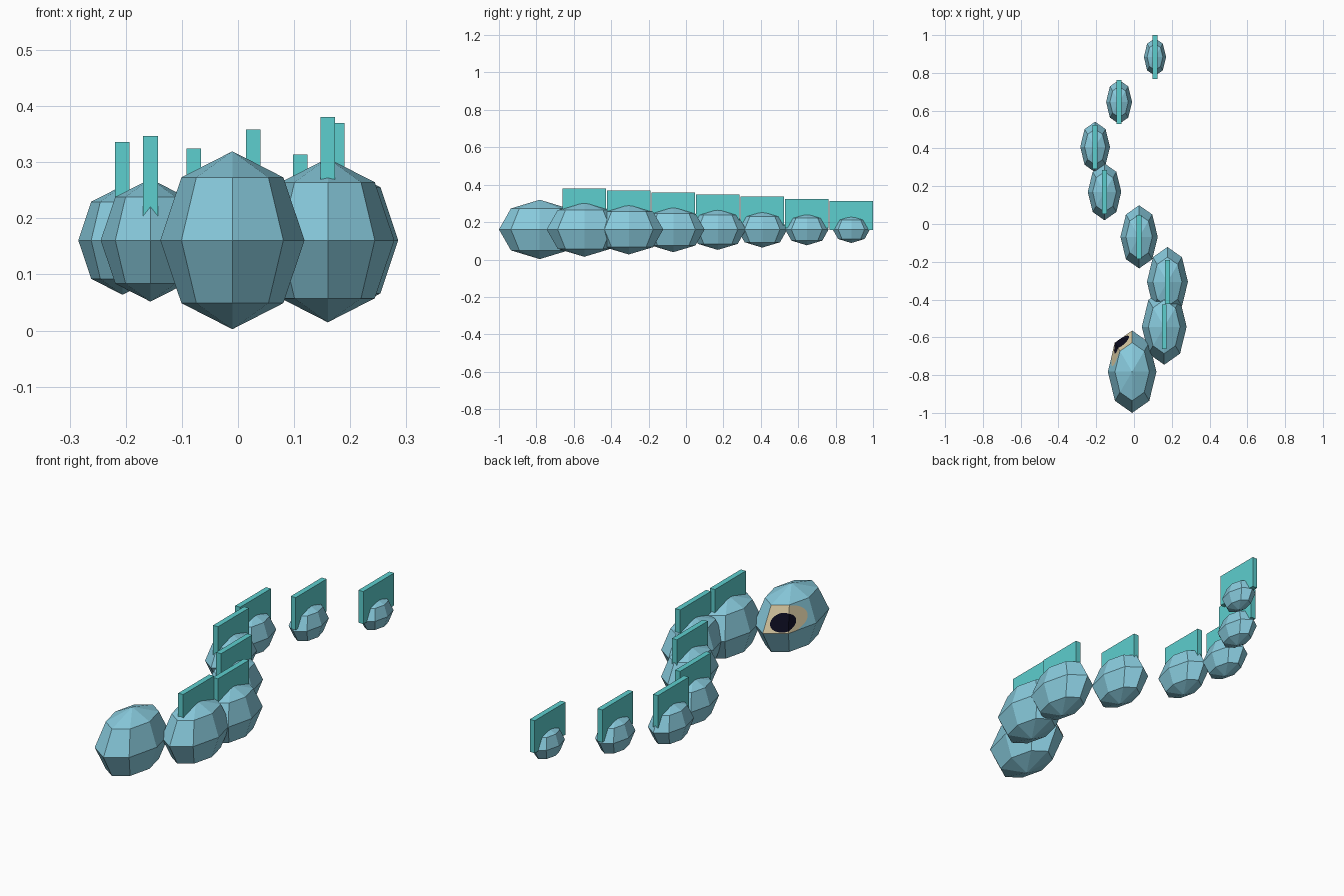
import bpy, bmesh, math
from mathutils import Vector

if "Cube" in bpy.data.objects:
    bpy.data.objects.remove(bpy.data.objects["Cube"])


def material(name, r, g, b):
    m = bpy.data.materials.new(name)
    m.use_nodes = True
    m.diffuse_color = (r, g, b, 1)
    m.node_tree.nodes["Principled BSDF"].inputs["Base Color"].default_value = (r, g, b, 1)
    return m


BLUE = material("sky_blue", 0.25, 0.6, 0.73)
TEAL = material("turquoise", 0.11, 0.62, 0.62)
CREAM = material("cream", 0.68, 0.58, 0.36)
BLACK = material("near_black", 0.003, 0.003, 0.012)


def add_object(name, bm, location, *mats):
    mesh = bpy.data.meshes.new(name)
    bm.normal_update()
    bm.to_mesh(mesh)
    bm.free()
    for m in mats:
        mesh.materials.append(m)
    ob = bpy.data.objects.new(name, mesh)
    ob.location = location
    bpy.context.collection.objects.link(ob)
    return ob


SIZE = Vector((0.1285, 0.218, 0.1585))
MID_Z = 0.161
HEAD_Y = -0.782
STEP = 0.238
SWAY = [-0.01, 0.16, 0.177, 0.027, -0.156, -0.206, -0.079, 0.111]


# Faceted egg-shaped body segment; the head has one cream eye panel
def segment(name, location, scale, is_head):
    bm = bmesh.new()
    bmesh.ops.create_uvsphere(bm, u_segments=8, v_segments=4, radius=1)
    for f in bm.faces:
        c = f.calc_center_median()
        if is_head and len(f.verts) == 4 and c.z > 0 and c.x < 0 and c.y > -c.x:
            f.material_index = 1
    bmesh.ops.scale(bm, vec=SIZE * scale, verts=bm.verts)
    mats = (BLUE, CREAM) if is_head else (BLUE,)
    add_object(name, bm, location, *mats)


# Upright plate standing on a segment
def fin(name, location):
    bm = bmesh.new()
    bmesh.ops.create_cube(bm, size=1)
    bmesh.ops.scale(bm, vec=(0.026, 0.233, 0.155), verts=bm.verts)
    add_object(name, bm, location, TEAL)


# Point on the head's upper band: u counts panels from the back, v rises from the equator
def band_point(u, v, panel, lift):
    def corner(i, tilt):
        a = math.pi / 2 + i * math.pi / 4
        return Vector((math.cos(a) * math.cos(tilt), math.sin(a) * math.cos(tilt),
                       math.sin(tilt))) * SIZE
    low = corner(panel, 0).lerp(corner(panel + 1, 0), u - panel)
    high = corner(panel, math.pi / 4).lerp(corner(panel + 1, math.pi / 4), u - panel)
    return low.lerp(high, v) * (1 + lift)


# Oval marking laid over the chosen panels of the head
def oval(name, cu, cv, ru, rv, panels, lift, mat):
    bm = bmesh.new()
    split = math.acos((1 - cu) / ru)
    for panel in panels:
        start, end = (-split, split) if panel else (split, 2 * math.pi - split)
        ring = []
        for k in range(17):
            a = start + (end - start) * k / 16
            v = min(max(cv + rv * math.sin(a), 0), 1)
            ring.append(bm.verts.new(band_point(cu + ru * math.cos(a), v, panel, lift)))
        f = bm.faces.new(ring)
        f.normal_update()
        if f.normal.dot(f.calc_center_median()) < 0:
            f.normal_flip()
    add_object(name, bm, (SWAY[0], HEAD_Y, MID_Z), mat)


# Winding body, shrinking toward the tail
for i, x in enumerate(SWAY):
    y = HEAD_Y + i * STEP
    segment("head" if i == 0 else f"body_segment_{i}", (x, y, MID_Z), 1 - 0.0775 * i, i == 0)
    if i:
        fin(f"back_fin_{i}", (x, y, 0.3145 - 0.0112 * i))

# Eye on the rear side of the head
oval("eye_patch", 0.75, 0.45, 1.03, 0.53, [1], 0.008, CREAM)
oval("eye_pupil", 0.75, 0.38, 0.55, 0.34, [0, 1], 0.016, BLACK)
